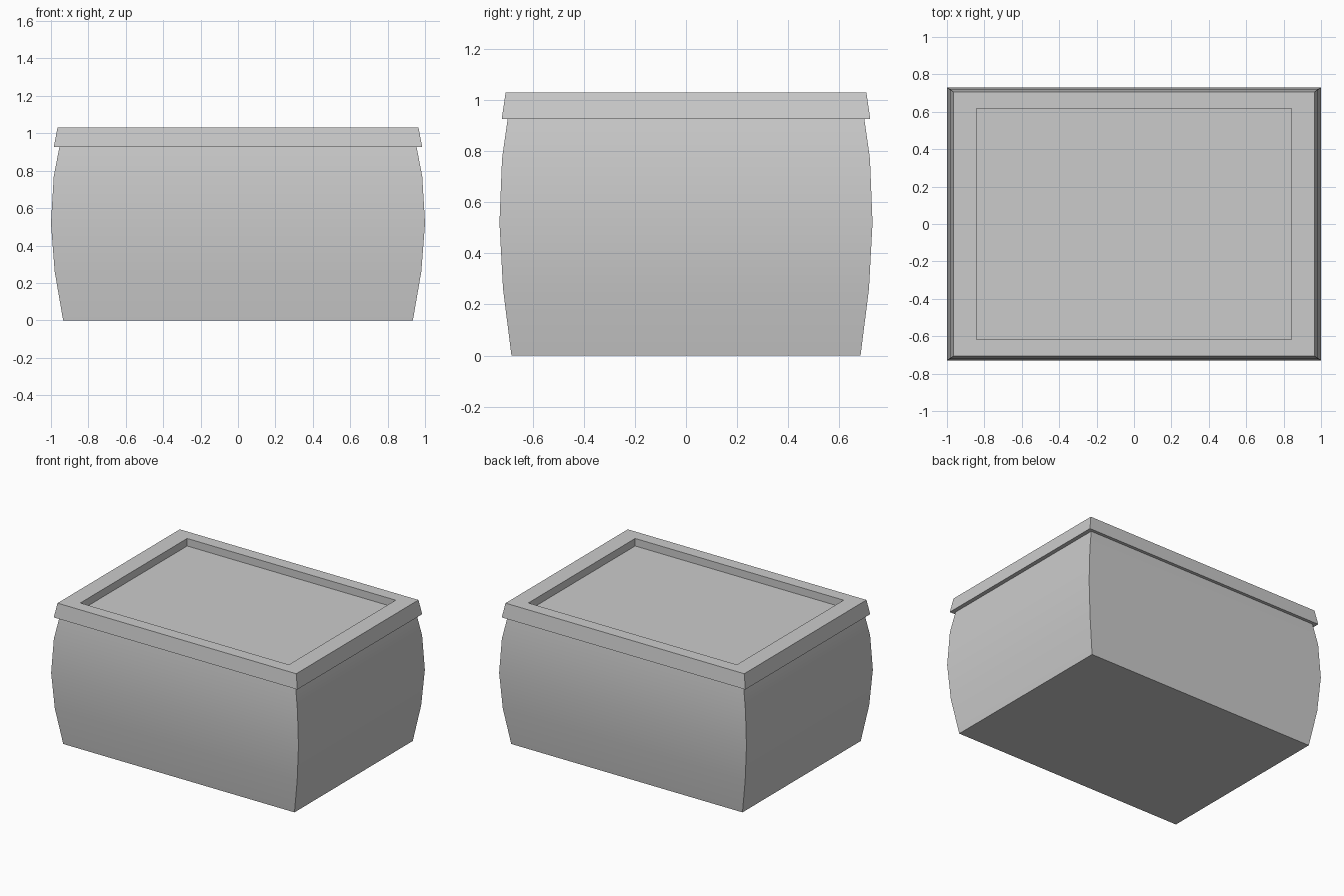
import bpy, bmesh
from math import radians

if "Cube" in bpy.data.objects:
    bpy.data.objects.remove(bpy.data.objects["Cube"])


def rect_loft(name, sections):
    """Skin a stack of rectangles (half_x, half_y, z) and cap both ends."""
    bm = bmesh.new()
    rings = [[bm.verts.new((sx * hx, sy * hy, z))
              for sx, sy in ((-1, -1), (1, -1), (1, 1), (-1, 1))]
             for hx, hy, z in sections]
    for a, b in zip(rings, rings[1:]):
        for i in range(4):
            j = (i + 1) % 4
            bm.faces.new((a[i], a[j], b[j], b[i]))
    bm.faces.new(rings[0][::-1])
    bm.faces.new(rings[-1])
    bmesh.ops.recalc_face_normals(bm, faces=bm.faces)
    mesh = bpy.data.meshes.new(name)
    bm.to_mesh(mesh)
    bm.free()
    obj = bpy.data.objects.new(name, mesh)
    bpy.context.collection.objects.link(obj)
    bpy.ops.object.select_all(action='DESELECT')
    obj.select_set(True)
    bpy.context.view_layer.objects.active = obj
    bpy.ops.object.shade_smooth_by_angle(angle=radians(30))
    return obj


# Bulging box body
rect_loft("box_body", [
    (0.935, 0.683, 0.0),
    (0.98, 0.716, 0.26),
    (1.0, 0.73, 0.52),
    (0.985, 0.72, 0.77),
    (0.955, 0.698, 0.926),
])

# Overhanging tapered lid with a recessed top panel
rect_loft("lid", [
    (0.985, 0.721, 0.926),
    (0.965, 0.706, 1.03),
    (0.843, 0.617, 1.03),
    (0.843, 0.617, 0.975),
])
